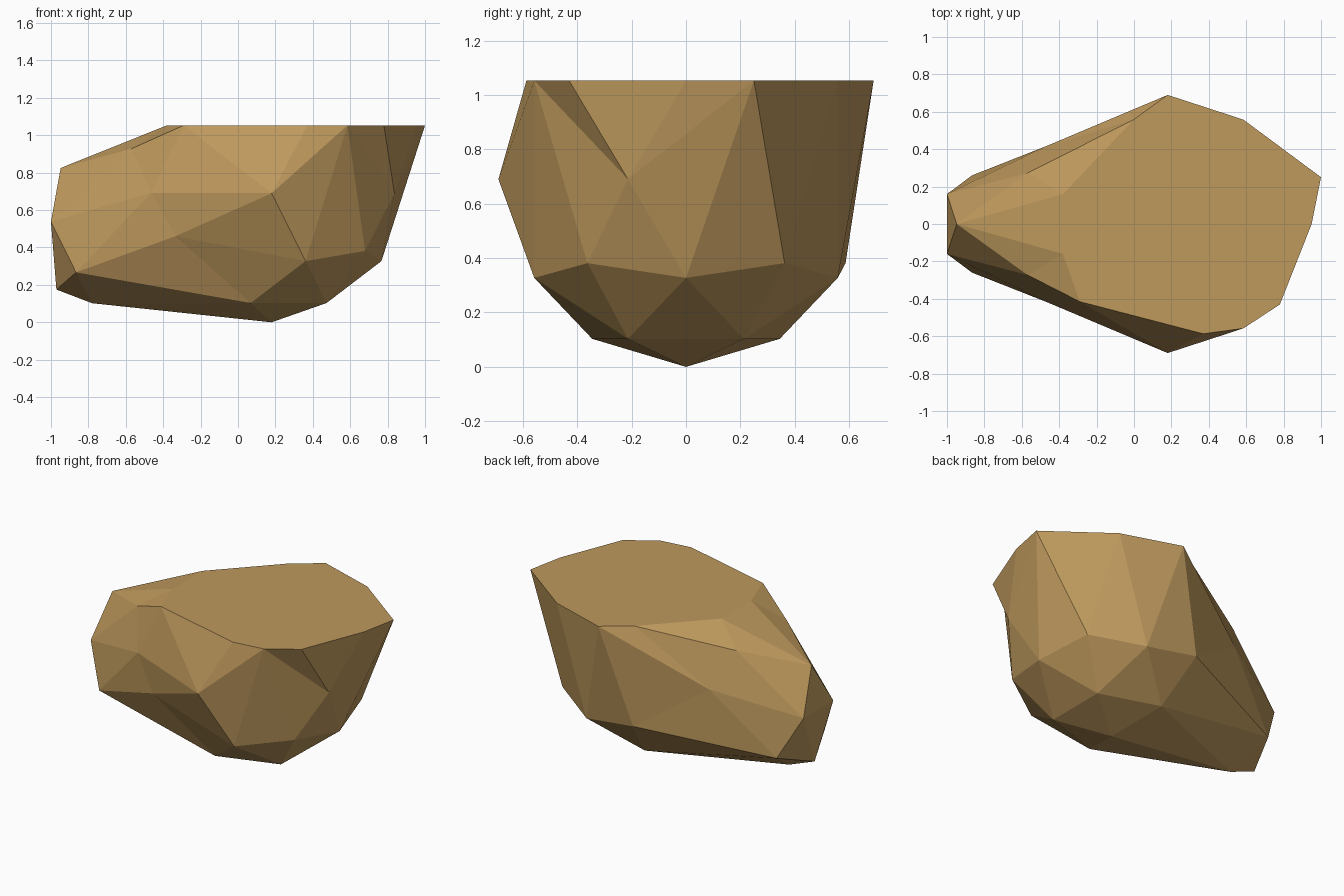
import bpy, bmesh, math
from mathutils import Vector

if "Cube" in bpy.data.objects:
    bpy.data.objects.remove(bpy.data.objects["Cube"])

R = 0.69           # boulder radius before reshaping
CX = 0.18          # centre of the round end
TOP = 1.053        # height of the flat top

# stone colour
mat = bpy.data.materials.new("tan_stone")
mat.diffuse_color = (0.52, 0.32, 0.11, 1)
mat.use_nodes = True
mat.node_tree.nodes["Principled BSDF"].inputs["Base Color"].default_value = mat.diffuse_color

bm = bmesh.new()
bmesh.ops.create_icosphere(bm, subdivisions=2, radius=R)
for v in bm.verts:
    v.co += Vector((CX, 0, R))
start = {v: v.co.copy() for v in bm.verts}


def move(angle, level, target):
    """Move the facet corner at this compass angle and unit height."""
    r = math.sqrt(max(0, 1 - level * level)) * R
    a = math.radians(angle)
    p = Vector((CX + r * math.cos(a), r * math.sin(a), R + level * R))
    v = min(bm.verts, key=lambda q: (start[q] - p).length)
    v.co = Vector(target)


# flat top
for v in bm.verts:
    v.co.z = min(v.co.z, TOP)
    if start[v].z > R * 1.3:
        v.co.z = TOP

# drawn-out narrow end, both sides alike
for s in (1, -1):
    move(s * 162, 0, (-1.0, s * 0.16, 0.538))
    move(s * 144, -0.5257, (-0.866, s * 0.26, 0.267))
    move(s * 126, 0, (-0.465, s * 0.418, 0.692))
    move(s * 144, 0.4472, (-0.57, s * 0.272, 0.928))
    move(s * 144, 0.8507, (-0.38, s * 0.16, TOP))
    move(s * 54, 0, (0.585, s * 0.558, TOP))
move(180, 0.5257, (-0.948, 0, 0.825))
move(180, -0.4472, (-0.971, 0, 0.175))
move(180, -0.8507, (-0.78, 0, 0.102))

# uneven bumps on single sides
move(-108, -0.4472, (-0.335, -0.445, 0.46))
move(-108, 0.5257, (-0.29, -0.415, TOP))
move(90, 0, (0.18, R, TOP))
move(18, 0, (1.0, 0.25, TOP))
move(0, 0.4472, (0.95, 0, TOP))
move(-36, 0.5257, (0.78, -0.43, TOP))

bmesh.ops.recalc_face_normals(bm, faces=bm.faces)
mesh = bpy.data.meshes.new("boulder")
bm.to_mesh(mesh)
bm.free()
mesh.materials.append(mat)
obj = bpy.data.objects.new("boulder", mesh)
bpy.context.collection.objects.link(obj)
